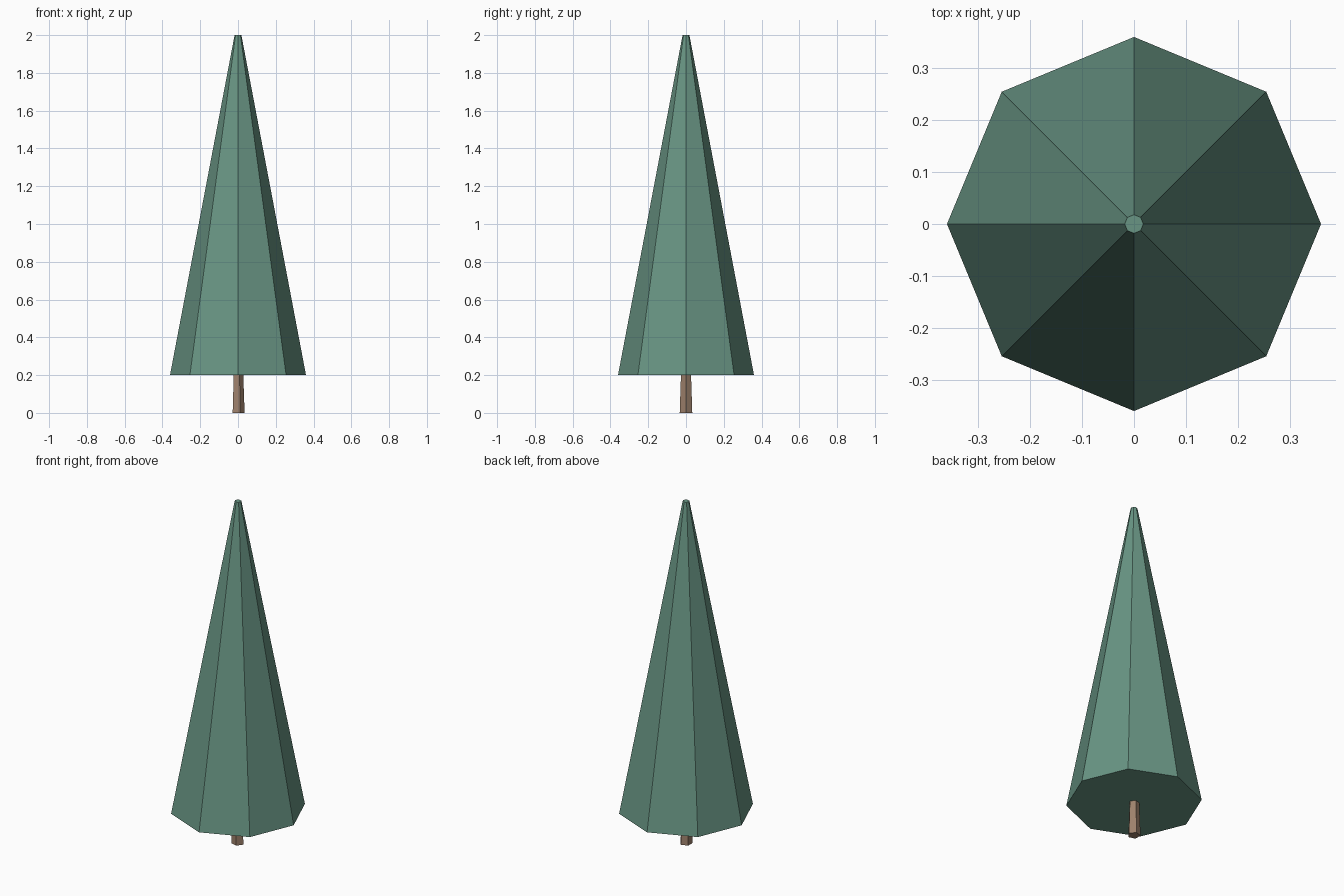
import bpy, bmesh
from math import cos, sin, tau

if "Cube" in bpy.data.objects:
    bpy.data.objects.remove(bpy.data.objects["Cube"])


def tapered_prism(name, sides, r_bottom, r_top, z_bottom, z_top, color):
    """Flat-shaded capped frustum with its first corner on +x."""
    bm = bmesh.new()
    rings = [[bm.verts.new((r * cos(tau * i / sides), r * sin(tau * i / sides), z))
              for i in range(sides)]
             for r, z in ((r_bottom, z_bottom), (r_top, z_top))]
    low, high = rings
    for i in range(sides):
        j = (i + 1) % sides
        bm.faces.new((low[i], low[j], high[j], high[i]))
    bm.faces.new(low[::-1])
    bm.faces.new(high)
    mesh = bpy.data.meshes.new(name)
    bm.to_mesh(mesh)
    bm.free()
    mat = bpy.data.materials.new(name + "_color")
    mat.diffuse_color = color
    mat.use_nodes = True
    mat.node_tree.nodes["Principled BSDF"].inputs["Base Color"].default_value = mat.diffuse_color
    mesh.materials.append(mat)
    obj = bpy.data.objects.new(name, mesh)
    bpy.context.collection.objects.link(obj)
    return obj


# Eight-sided foliage cone with a small flat tip
tapered_prism("foliage", 8, 0.36, 0.018, 0.2, 2.0, (0.14, 0.30, 0.23, 1))

# Five-sided tapering trunk
tapered_prism("trunk", 5, 0.035, 0.028, 0.0, 0.2, (0.34, 0.22, 0.15, 1))
